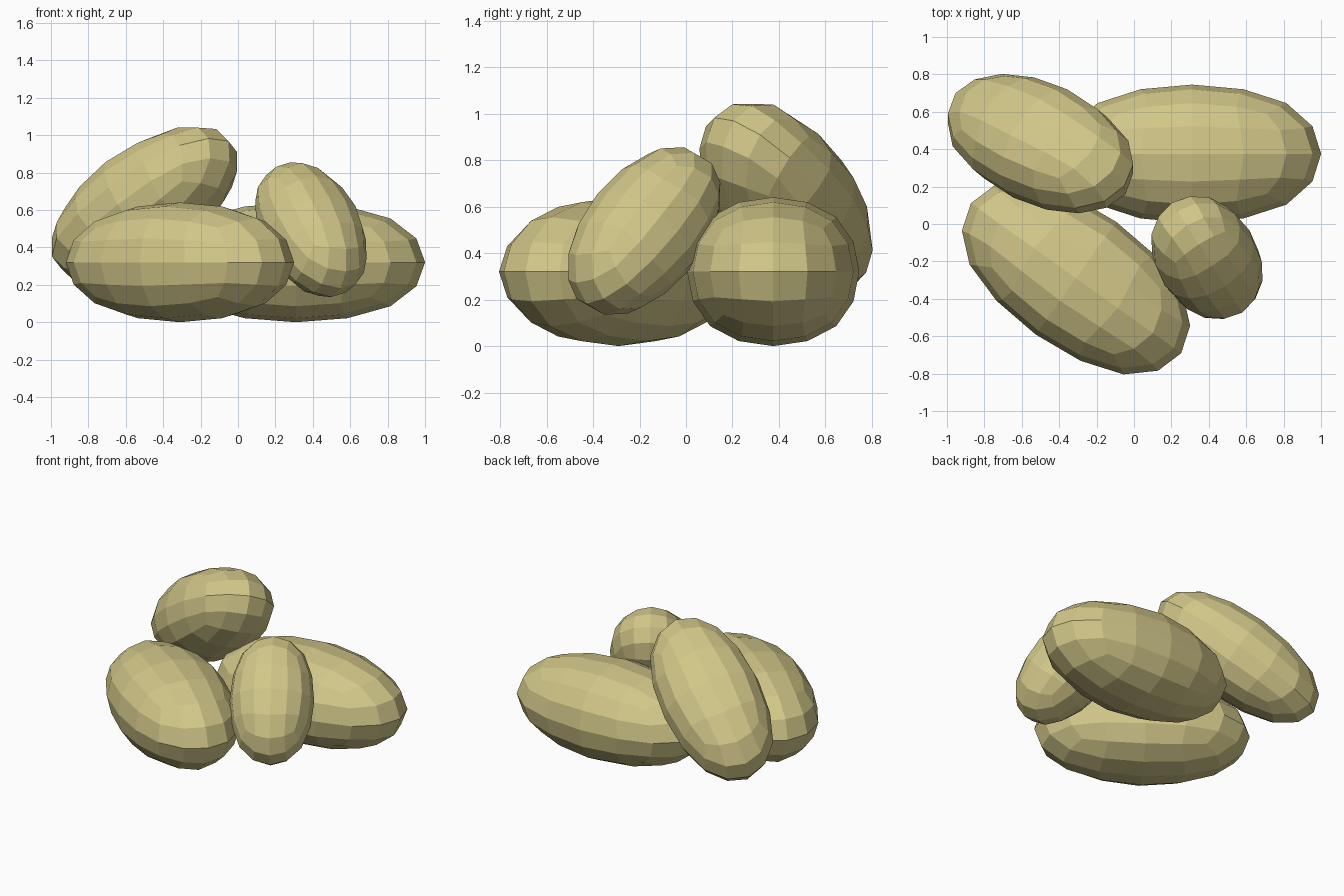
import bpy
from math import radians

if "Cube" in bpy.data.objects:
    bpy.data.objects.remove(bpy.data.objects["Cube"])

skin = bpy.data.materials.new("potato_skin")
skin.diffuse_color = (0.64, 0.57, 0.25, 1)
skin.use_nodes = True
skin.node_tree.nodes["Principled BSDF"].inputs["Base Color"].default_value = skin.diffuse_color

CAGE = 2 / 0.878  # cube size whose twice-subdivided form has radius 1


def potato(name, centre, radii, roll, pitch, yaw):
    """Subdivided cube stretched to an ellipsoid; long axis is local x."""
    bpy.ops.mesh.primitive_cube_add(size=CAGE)
    ob = bpy.context.object
    ob.name = name
    ob.location = centre
    ob.scale = radii
    ob.rotation_euler = (radians(roll), radians(-pitch), radians(yaw))
    mod = ob.modifiers.new("round", 'SUBSURF')
    mod.levels = mod.render_levels = 2
    mod.use_limit_surface = False
    ob.data.materials.append(skin)
    return ob


# Two large potatoes lying flat on the ground
big = (0.69, 0.37, 0.32)
potato("back_right_potato", (0.31, 0.375, 0.32), big, 0, 0, 0)
potato("front_left_potato", (-0.31, -0.29, 0.32), big, 0, 0, -35.5)

# Medium potato leaning on top at the back left
potato("leaning_potato", (-0.5, 0.43, 0.63), (0.605, 0.325, 0.281), -20, 34, -26.6)

# Small potato propped up at the front right
potato("small_potato", (0.39, -0.18, 0.495), (0.43, 0.27, 0.25), 0, 46.6, 122.5)
